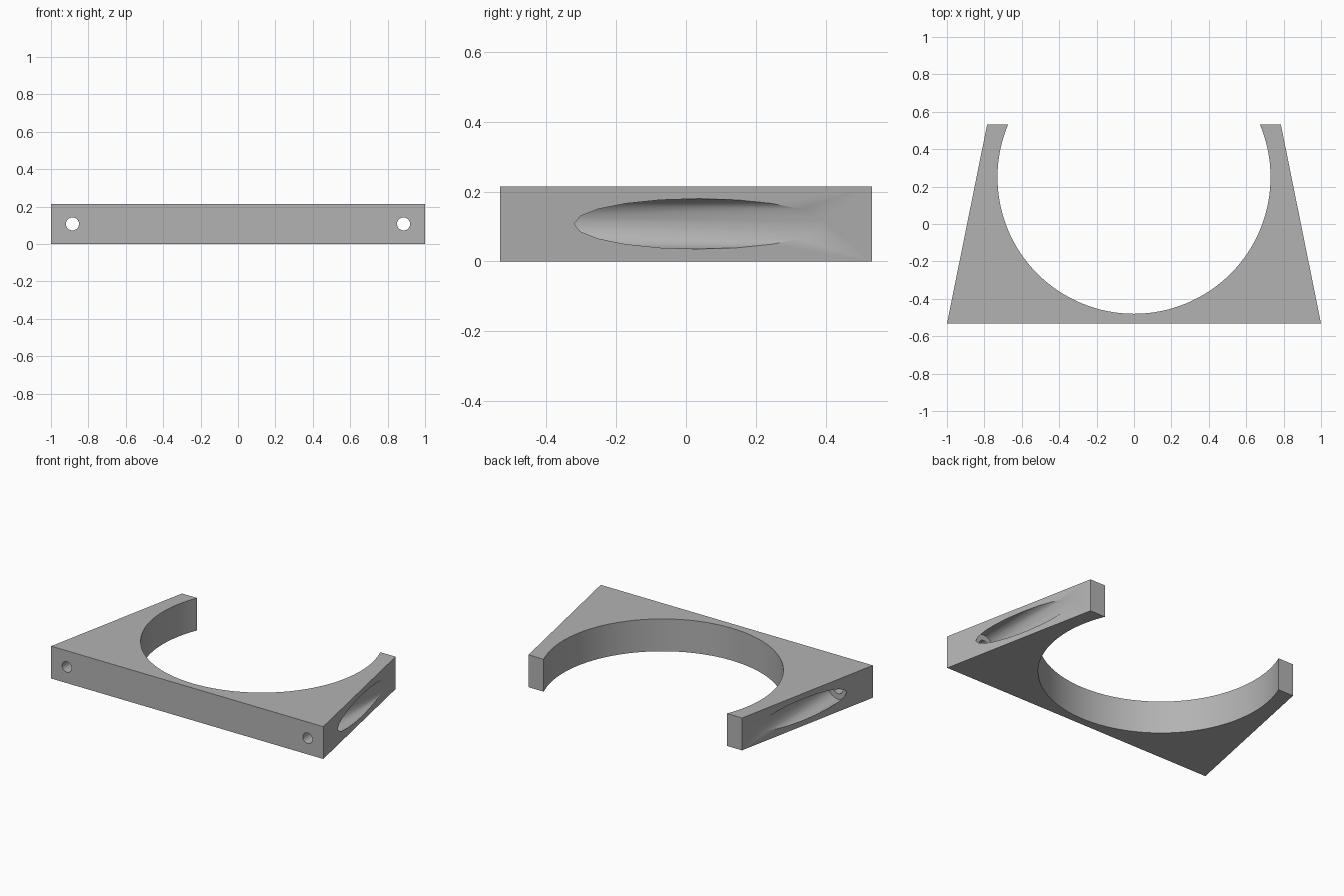
import bpy
import bmesh
import math
from mathutils import Matrix

cube = bpy.data.objects.get("Cube")
if cube:
    bpy.data.objects.remove(cube, do_unlink=True)

HEIGHT = 0.215
FRONT, BACK = -0.533, 0.533
RING_Y, RING_R = 0.25, 0.73
SCREW_X = 0.885

grey = bpy.data.materials.new("plain grey")
grey.use_nodes = True
grey.diffuse_color = (0.45, 0.45, 0.45, 1)
grey.node_tree.nodes["Principled BSDF"].inputs["Base Color"].default_value = (0.45, 0.45, 0.45, 1)


def make_object(name, bm):
    bmesh.ops.recalc_face_normals(bm, faces=bm.faces)
    mesh = bpy.data.meshes.new(name)
    bm.to_mesh(mesh)
    bm.free()
    mesh.materials.append(grey)
    obj = bpy.data.objects.new(name, mesh)
    bpy.context.collection.objects.link(obj)
    return obj


def rod_along_y(name, x, radius, y0, y1, sides):
    bm = bmesh.new()
    place = (Matrix.Translation((x, (y0 + y1) / 2, HEIGHT / 2))
             @ Matrix.Rotation(math.pi / 2, 4, 'X'))
    bmesh.ops.create_cone(bm, cap_ends=True, segments=sides, radius1=radius,
                          radius2=radius, depth=y1 - y0, matrix=place)
    return make_object(name, bm)


# Tapered body with an open round cradle
start = math.asin((BACK - RING_Y) / RING_R)
sweep = math.pi + 2 * start
steps = 80
outline = [(-0.785, BACK), (-1, FRONT), (1, FRONT), (0.785, BACK)]
for i in range(steps + 1):
    a = start - sweep * i / steps
    outline.append((RING_R * math.cos(a), RING_Y + RING_R * math.sin(a)))

bm = bmesh.new()
base = bm.faces.new([bm.verts.new((x, y, 0)) for x, y in outline])
top = bmesh.ops.extrude_face_region(bm, geom=[base])["geom"]
bmesh.ops.translate(bm, vec=(0, 0, HEIGHT),
                    verts=[v for v in top if isinstance(v, bmesh.types.BMVert)])
body = make_object("cradle_bracket", bm)

# Screw holes, each opening into a wide channel that breaks out of the side
cutters = []
for side, sign in (("left", 1), ("right", -1)):
    cutters.append(rod_along_y(side + "_head_channel", sign * SCREW_X, 0.072, -0.333, 0.7, 20))
    cutters.append(rod_along_y(side + "_screw_hole", sign * SCREW_X, 0.035, -0.7, 0, 20))

bpy.ops.object.select_all(action='DESELECT')
bpy.context.view_layer.objects.active = body
body.select_set(True)
for cutter in cutters:
    cutter.hide_render = True
    mod = body.modifiers.new(cutter.name, 'BOOLEAN')
    mod.operation = 'DIFFERENCE'
    mod.solver = 'EXACT'
    mod.object = cutter
    bpy.ops.object.modifier_apply(modifier=mod.name)
for cutter in cutters:
    bpy.data.objects.remove(cutter, do_unlink=True)

bpy.ops.object.shade_smooth_by_angle(angle=math.radians(30))
